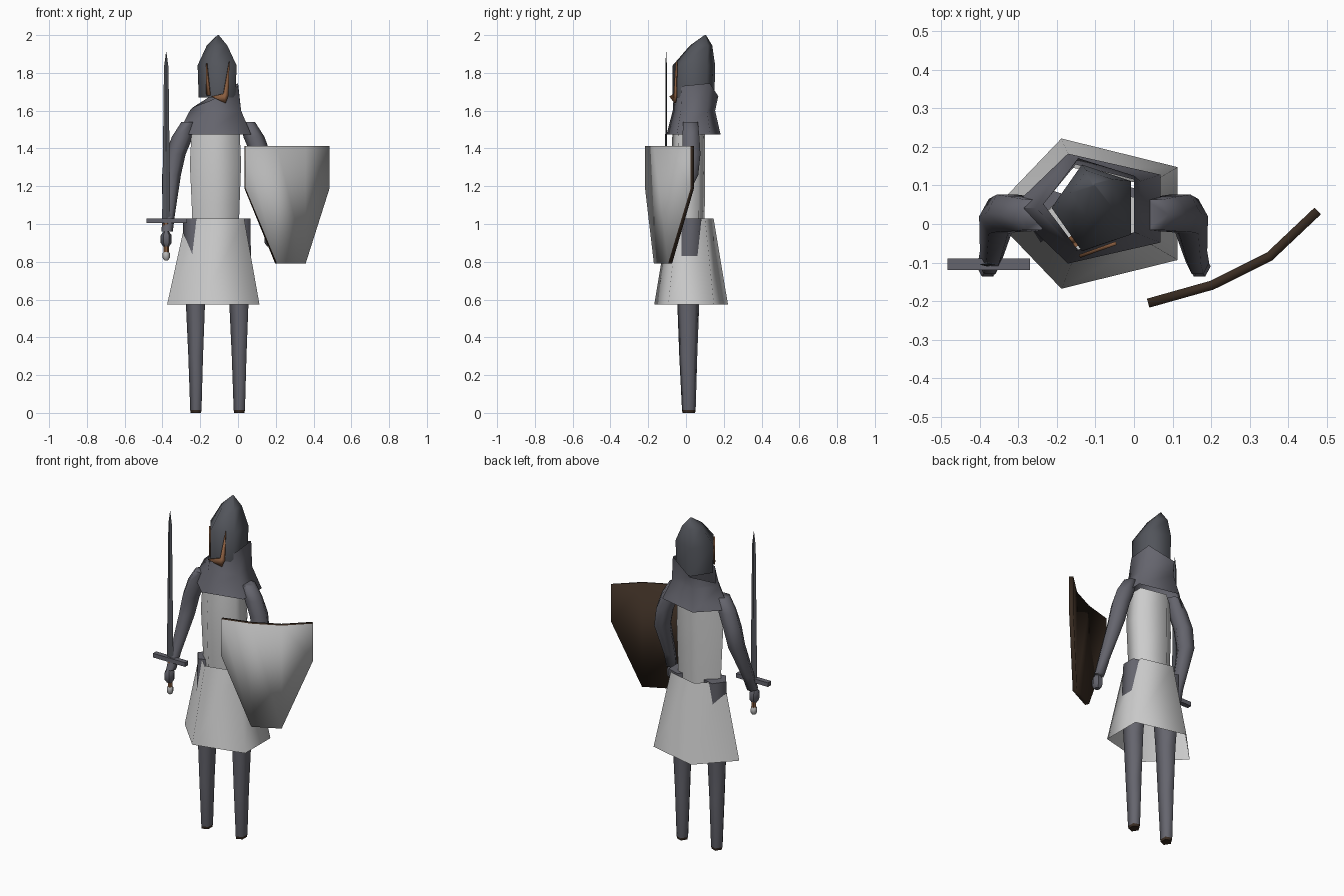
import bpy, bmesh
from math import sin, cos, pi, radians
from mathutils import Matrix, Vector

cube = bpy.data.objects.get("Cube")
if cube:
    bpy.data.objects.remove(cube, do_unlink=True)

MID = -0.105  # body axis in x


def material(name, r, g, b):
    m = bpy.data.materials.new(name)
    m.use_nodes = True
    m.diffuse_color = (r, g, b, 1)
    bsdf = next(n for n in m.node_tree.nodes if n.type == "BSDF_PRINCIPLED")
    bsdf.inputs["Base Color"].default_value = (r, g, b, 1)
    return m


mail = material("mail grey", 0.13, 0.13, 0.155)
steel = material("dark steel", 0.085, 0.09, 0.105)
cloth = material("pale cloth", 0.6, 0.6, 0.6)
paint = material("shield grey", 0.47, 0.47, 0.47)
wood = material("dark wood", 0.04, 0.024, 0.015)
bronze = material("bronze brown", 0.25, 0.11, 0.05)


def finish(name, bm, mats, angle):
    mesh = bpy.data.meshes.new(name)
    bm.to_mesh(mesh)
    bm.free()
    ob = bpy.data.objects.new(name, mesh)
    bpy.context.collection.objects.link(ob)
    for m in mats:
        mesh.materials.append(m)
    bpy.ops.object.select_all(action="DESELECT")
    ob.select_set(True)
    bpy.context.view_layer.objects.active = ob
    bpy.ops.object.shade_smooth_by_angle(angle=radians(angle))
    return ob


def loft(name, rings, mats, n=5, bottom=True, top=True, angle=80, tilt=None):
    """Skin level rings (x, y, z, rx, ry) from bottom to top."""
    bm = bmesh.new()
    loops = []
    for x, y, z, rx, ry in rings:
        loops.append([bm.verts.new((x + rx * cos(pi + 2 * pi * k / n),
                                    y + ry * sin(pi + 2 * pi * k / n), z))
                      for k in range(n)])
    for a, b in zip(loops, loops[1:]):
        for k in range(n):
            j = (k + 1) % n
            bm.faces.new((a[k], a[j], b[j], b[k]))
    if bottom:
        bm.faces.new(loops[0][::-1])
    if top:
        bm.faces.new(loops[-1])
    if tilt:
        for v in loops[-1]:
            v.co.z += tilt(v.co)
    return finish(name, bm, mats, angle)


def sheet(name, polys, mats, thick):
    """Thin plate from outward-facing polygons, thickened inwards."""
    bm = bmesh.new()
    for poly in polys:
        bm.faces.new([bm.verts.new(p) for p in poly])
    bmesh.ops.remove_doubles(bm, verts=bm.verts[:], dist=0.0005)
    ob = finish(name, bm, mats, 30)
    mod = ob.modifiers.new("thickness", "SOLIDIFY")
    mod.thickness = thick
    mod.offset = -1
    mod.use_even_offset = True
    if len(mats) > 1:
        mod.material_offset = 1
        mod.material_offset_rim = 1
    return ob


# Legs with dark soles
for side, s in (("right", -1), ("left", 1)):
    x = MID + s * 0.115
    leg = loft(side + "_leg", [
        (x, 0.015, 0, 0.03, 0.035), (x, 0.015, 0.015, 0.033, 0.038),
        (x, 0.012, 0.3, 0.043, 0.05), (x, 0.012, 0.58, 0.056, 0.061),
        (x, 0.015, 0.76, 0.072, 0.072), (x, 0.03, 1.03, 0.07, 0.07)],
        [mail, wood])
    for f in leg.data.polygons:
        f.material_index = int(f.center.z < 0.01)

# Tabard
loft("skirt", [(MID, 0.027, 0.575, 0.27, 0.205), (MID, 0.027, 1.03, 0.17, 0.125)],
     [cloth], bottom=False, top=False)
loft("torso", [(MID, 0.015, 0.98, 0.135, 0.085), (MID, 0.012, 1.1, 0.14, 0.092),
               (MID, 0.01, 1.32, 0.15, 0.095), (MID, 0.015, 1.5, 0.14, 0.09)], [cloth])

# Mail hood, open around the helmet
loft("mail_hood", [(MID, 0.04, 1.475, 0.215, 0.15), (MID, 0.042, 1.6, 0.15, 0.118),
                   (MID, 0.052, 1.68, 0.13, 0.125)], [mail], bottom=False, top=False,
     tilt=lambda c: 0.5 * (c.x - MID) + 0.1 * c.y)

# Arms and fists
for side, s in (("right", -1), ("left", 1)):
    arm = [(0.27, -0.1, 0.96, 0.03, 0.035), (0.262, -0.07, 1.05, 0.033, 0.038),
           (0.247, 0.02, 1.26, 0.05, 0.052), (0.225, 0.028, 1.37, 0.053, 0.056),
           (0.19, 0.026, 1.46, 0.056, 0.052), (0.155, 0.024, 1.54, 0.04, 0.045)]
    loft(side + "_arm", [(MID + s * d, *rest) for d, *rest in arm], [mail], n=6)
    hx = MID + s * 0.275
    loft(side + "_fist", [(hx, -0.11, 0.88, 0.015, 0.017), (hx, -0.11, 0.9, 0.029, 0.031),
                          (hx, -0.11, 0.94, 0.029, 0.031), (hx, -0.11, 0.96, 0.015, 0.017)],
         [mail], n=6, angle=50)

# Helmet with a backward-leaning point
loft("helmet", [(-0.1, 0.04, 1.67, 0.108, 0.116), (-0.1, 0.042, 1.84, 0.114, 0.118),
                (MID, 0.08, 1.945, 0.06, 0.062), (MID, 0.102, 2.0, 0.004, 0.004)], [steel])


# Bronze face trim lying just off the two front helmet faces
def trim(name, points, y_at):
    sheet(name, [[(x, y_at(x), z) for x, z in points]], [bronze], 0.009)


trim("left_face_trim", [(-0.045, 1.86), (-0.075, 1.69), (-0.14, 1.675),
                        (-0.065, 1.64), (-0.05, 1.68)],
     lambda x: -0.086 + 0.36 * (x + 0.134))
trim("right_face_trim", [(-0.17, 1.85), (-0.168, 1.68), (-0.152, 1.68)],
     lambda x: -0.086 - 1.4 * (x + 0.134))

# Sword
sx, sy = -0.38, -0.105
loft("blade", [(sx, sy, 1.0, 0.022, 0.006), (sx, sy, 1.83, 0.012, 0.004),
               (sx, sy, 1.91, 0.001, 0.001)], [steel], n=4, angle=30)
bm = bmesh.new()
bmesh.ops.create_cube(bm, size=1, matrix=Matrix.Translation((sx + 0.003, sy, 1.017))
                      @ Matrix.Diagonal((0.215, 0.03, 0.025, 1)))
finish("sword_guard", bm, [mail], 30)
loft("sword_grip", [(sx, sy, 0.85, 0.014, 0.014), (sx, sy, 1.01, 0.016, 0.016)],
     [bronze], n=6, angle=30)
loft("pommel", [(sx, sy, 0.808, 0.01, 0.01), (sx, sy, 0.82, 0.019, 0.019),
                (sx, sy, 0.845, 0.019, 0.019), (sx, sy, 0.857, 0.01, 0.01)],
     [paint], n=6, angle=50)

# Shield: three bent panels, tapering below
top_z, mid_z, low_z = 1.412, 1.19, 0.79
bends = [(0.04, -0.217, mid_z), (0.207, -0.17, low_z),
         (0.358, -0.095, low_z), (0.485, 0.025, mid_z)]
sheet("shield", [[(ax, ay, top_z), (ax, ay, az), (bx, by, bz), (bx, by, top_z)]
                 for (ax, ay, az), (bx, by, bz) in zip(bends, bends[1:])],
      [paint, wood], 0.024)
